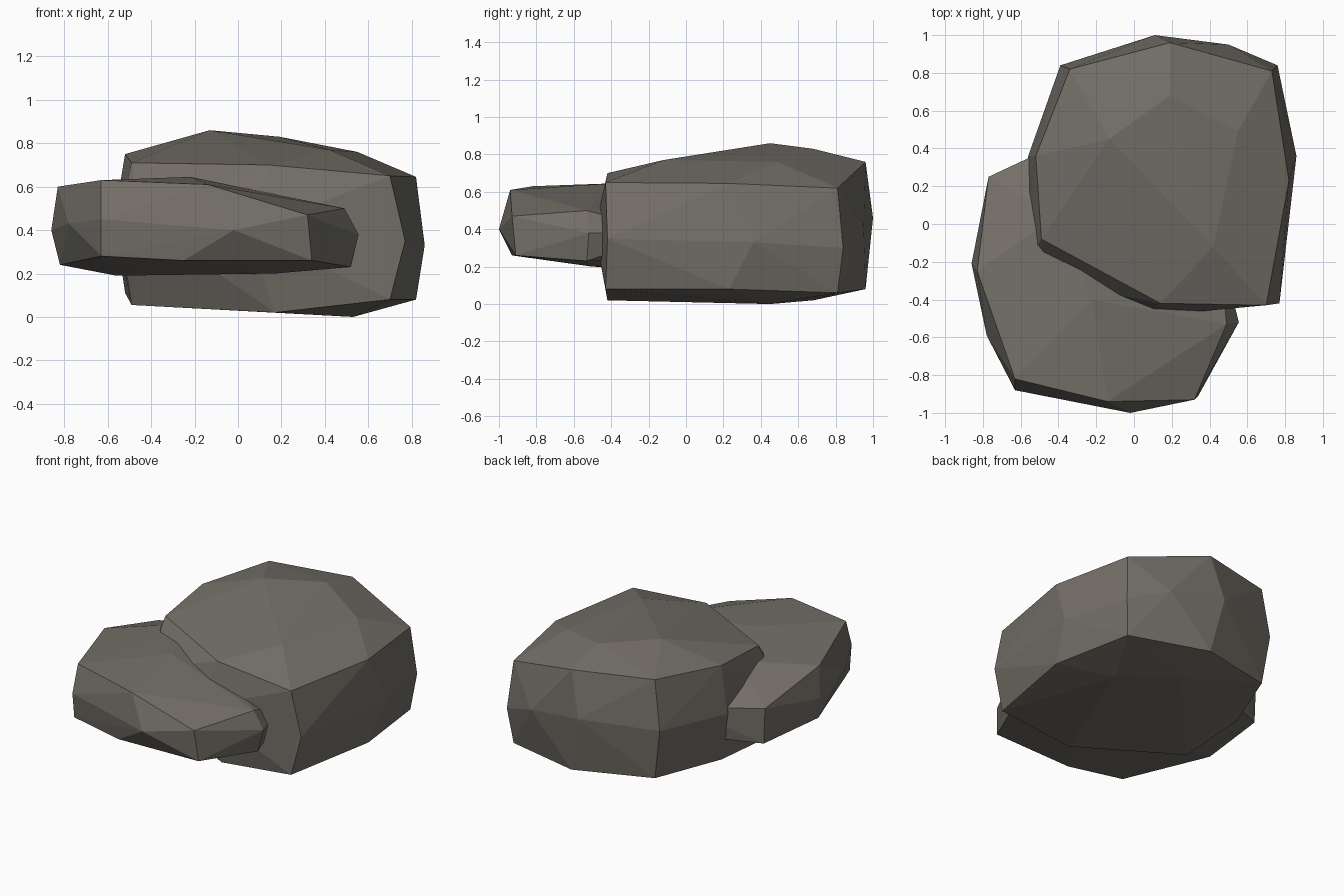
import bpy, bmesh

stone = bpy.data.materials.new("warm grey stone")
stone.diffuse_color = (0.175, 0.16, 0.138, 1)


def rock(name, *rings):
    """Wrap rings of corner points in a faceted convex stone."""
    bm = bmesh.new()
    for ring in rings:
        for p in ring:
            bm.verts.new(p)
    res = bmesh.ops.convex_hull(bm, input=bm.verts[:])
    junk = set(res["geom_interior"]) | set(res["geom_unused"])
    bmesh.ops.delete(bm, geom=[v for v in junk if isinstance(v, bmesh.types.BMVert)],
                     context='VERTS')
    bmesh.ops.recalc_face_normals(bm, faces=bm.faces[:])
    mesh = bpy.data.meshes.new(name)
    bm.to_mesh(mesh)
    bm.free()
    mesh.materials.append(stone)
    obj = bpy.data.objects.new(name, mesh)
    bpy.context.collection.objects.link(obj)
    return obj


# Large boulder: crown, shoulder ring, waist ring, base ring, underside
rock("large_boulder",
     [(-.13, .45, .86), (.19, .68, .83), (.55, .49, .76), (.42, -.12, .77)],
     [(.70, -.43, .65), (.82, .23, .645), (.73, .81, .62), (.19, .96, .76),
      (-.34, .82, .78), (-.52, .36, .75), (-.49, -.08, .71), (.14, -.42, .70)],
     [(.77, -.42, .35), (.86, .36, .33), (.76, .84, .30), (.50, .95, .40),
      (.11, 1.0, .46), (-.39, .84, .45), (-.56, .36, .43), (-.57, .08, .45),
      (-.55, -.17, .45), (-.45, -.30, .45), (.05, -.49, .40)],
     [(.70, -.43, .08), (.82, .23, .08), (.73, .81, .06), (.19, .96, .08),
      (-.34, .82, .11), (-.52, .36, .11), (-.49, -.08, .055), (.17, -.42, .02)],
     [(.53, .45, 0), (.19, .68, .02)])

# Small slab leaning into its front left: top, waist, base
rock("small_boulder",
     [(-.83, -.25, .60), (-.63, -.82, .63), (-.14, -.94, .61), (.32, -.93, .47),
      (.49, -.53, .50), (-.22, -.40, .645), (-.40, .05, .63)],
     [(-.86, -.21, .40), (-.78, -.59, .43), (-.63, -.88, .45), (-.02, -1.0, .40),
      (.555, -.52, .38), (-.77, .25, .48), (-.30, .47, .45), (.45, -.10, .38)],
     [(-.82, -.25, .24), (-.63, -.86, .28), (-.25, -.93, .26), (.34, -.91, .26),
      (.52, -.53, .23), (.17, -.50, .20), (-.56, -.20, .19), (-.76, .25, .24),
      (-.30, .44, .25)])
